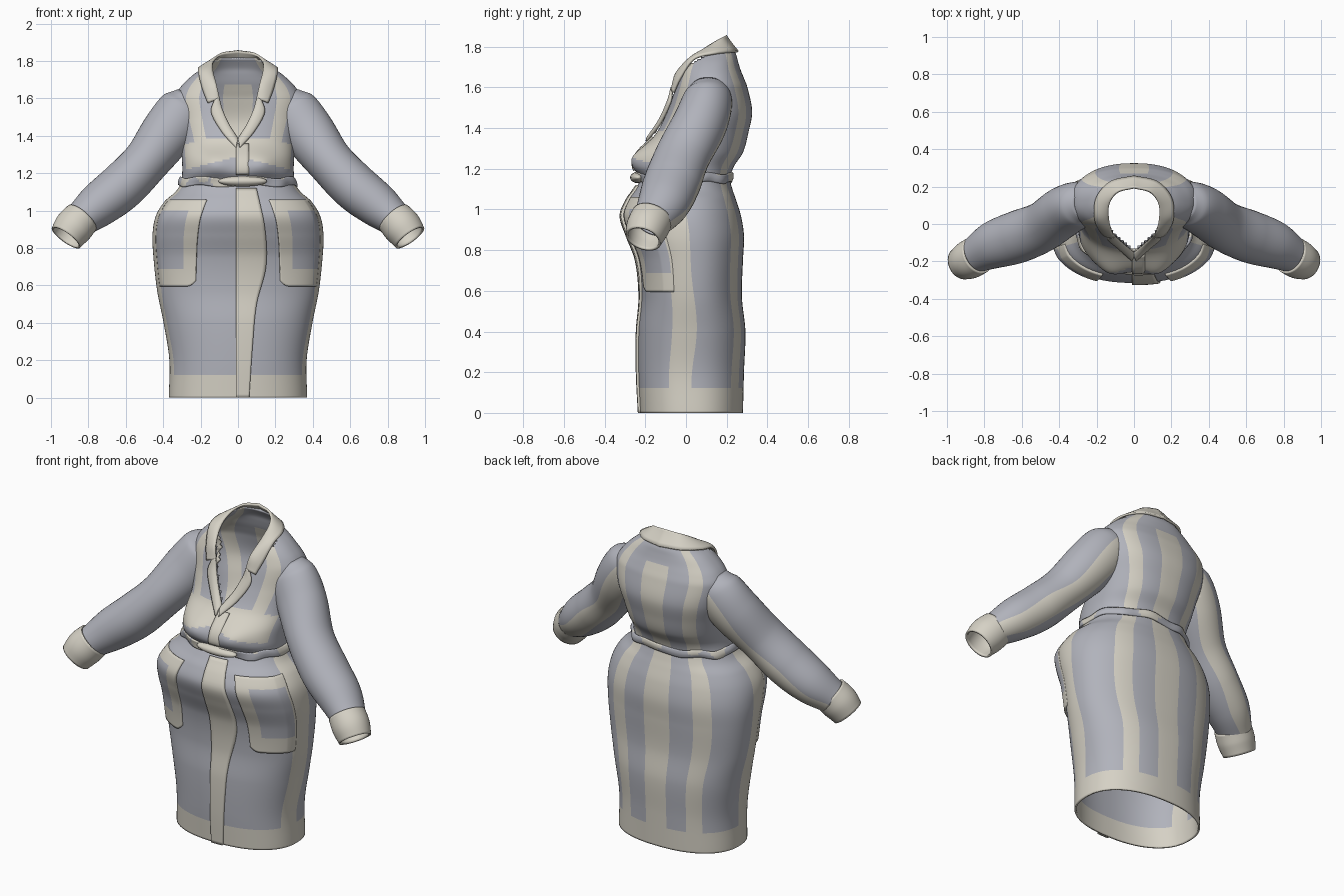
import bpy
from math import sin, cos, radians, exp, copysign
from mathutils import Vector

cube = bpy.data.objects.get("Cube")
if cube:
    bpy.data.objects.remove(cube)


def material(name, rgb):
    m = bpy.data.materials.new(name)
    m.use_nodes = True
    m.diffuse_color = (*rgb, 1)
    m.node_tree.nodes["Principled BSDF"].inputs["Base Color"].default_value = (*rgb, 1)
    return m


MATS = [material("grey_cloth", (0.44, 0.45, 0.50)), material("cream_trim", (0.67, 0.64, 0.56))]
GREY, CREAM = 0, 1


def spline(table, t):
    """Smooth interpolation of rows (t, values...)."""
    t = min(max(t, table[0][0]), table[-1][0])
    i = 0
    while i < len(table) - 2 and t > table[i + 1][0]:
        i += 1

    def slope(k, c):
        a, b = table[max(k - 1, 0)], table[min(k + 1, len(table) - 1)]
        return (b[c] - a[c]) / (b[0] - a[0])
    p, q = table[i], table[i + 1]
    h = q[0] - p[0]
    s = (t - p[0]) / h
    return [(2*s**3 - 3*s**2 + 1) * p[c] + (s**3 - 2*s**2 + s) * h * slope(i, c)
            + (3*s**2 - 2*s**3) * q[c] + (s**3 - s**2) * h * slope(i + 1, c)
            for c in range(1, len(p))]


def sheet(name, nu, nv, point, rule, closed=False, keep=None, thick=0.01, mirror=False, offset=-1):
    """Grid surface from point(u, v), coloured per face by rule(u, v, centre)."""
    cols = nu if closed else nu + 1
    verts = [point(i / nu, j / nv) for j in range(nv + 1) for i in range(cols)]
    faces, ids = [], []
    for j in range(nv):
        for i in range(nu):
            k = (i + 1) % cols
            f = (j*cols + i, j*cols + k, (j + 1)*cols + k, (j + 1)*cols + i)
            c = sum((Vector(verts[n]) for n in f), Vector()) / 4
            if keep and not keep(c):
                continue
            faces.append(f)
            ids.append(rule((i + 0.5) / nu, (j + 0.5) / nv, c))
    me = bpy.data.meshes.new(name)
    me.from_pydata(verts, [], faces)
    for m in MATS:
        me.materials.append(m)
    me.polygons.foreach_set("material_index", ids)
    me.update()
    ob = bpy.data.objects.new(name, me)
    bpy.context.collection.objects.link(ob)
    for p in me.polygons:
        p.use_smooth = True
    if mirror:
        ob.modifiers.new("Mirror", "MIRROR")
    mod = ob.modifiers.new("Thickness", "SOLIDIFY")
    mod.thickness, mod.offset = thick, offset
    return ob


# Body outline: height, half width, front y, back y
BODY = [(0, .37, -.225, .28), (.2, .367, -.235, .285), (.4, .398, -.235, .292), (.57, .432, -.222, .275),
        (.75, .452, -.24, .28), (.87, .457, -.285, .285), (.97, .44, -.315, .27), (1.05, .392, -.285, .245),
        (1.1, .335, -.25, .228), (1.15, .305, -.225, .217), (1.21, .298, -.255, .235), (1.28, .30, -.235, .28),
        (1.37, .305, -.15, .305), (1.48, .325, -.095, .325), (1.6, .338, -.057, .302), (1.65, .315, -.042, .283),
        (1.69, .28, -.03, .267), (1.73, .235, -.01, .255), (1.765, .185, .0, .245), (1.82, .135, .06, .21)]


def power(v):
    return copysign(abs(v) ** 0.87, v)


def surface(deg, z, d=0.0):
    """Point on the coat; deg runs from the front round by the left side."""
    a, f, b = spline(BODY, z)
    t = radians(deg)
    x = (a + d) * power(sin(t))
    y = (f + b) / 2 - ((b - f) / 2 + d) * power(cos(t))
    if cos(t) > 0:
        y -= .03 * exp(-((abs(x) - .13) / .08) ** 2 - ((z - 1.25) / .06) ** 2)
    return (x, y, z)


def front_point(x, z, d=0.008):
    a, f, b = spline(BODY, z)
    k = min(abs(x) / a, 1) ** 2.3
    return (x, (f + b) / 2 - (b - f) / 2 * (1 - k) ** (1 / 2.3) - d, z)


def body_point(u, v):
    """Columns sway on the skirt and spread over the shoulders, carrying the stripes."""
    deg, z = u * 360, v * 1.82
    p = radians(deg)
    sway = 25 * (z - 1.15) * sin(2 * p) if z > 1.15 else -1.8 * sin(z * 11) * sin(p)
    return surface(deg + sway, z)


# Colour panels
def body_rule(u, v, c):
    side = min(u, 1 - u) * 360
    ax, z = abs(c.x), c.z
    if z < 1.15:
        return int(z < .125 or 70 < side < 92 or 138 < side < 154 or side > 172)
    if side < 85:
        low = 1.29 - .25 * ax
        if low < z < 1.385 - .35 * max(0, ax - .19) and side < 66:
            return CREAM
        return int(z >= 1.35 and 26 < side < 42)
    return int((side > 172 and z < 1.68) or 138 < side < 154)


def neckline(c):
    if c.z > 1.70 + .6 * c.y:
        return False
    w = spline([(1.38, 0.008), (1.54, .093), (1.74, .15)], c.z)[0]
    return not (c.y < .06 and c.z > 1.385 and abs(c.x) < w)


sheet("coat_body", 180, 180, body_point, body_rule, closed=True, keep=neckline)


def cream(u, v, c):
    return CREAM


# Front placket with its wavy overlapping edge
EDGE = [(0, .06), (.3, .08), (.5, .10), (.7, .15), (.9, .145), (1.12, .10)]


def placket(u, v):
    z = v * 1.12
    left, right = -.012, spline(EDGE, z)[0]
    return front_point(left + (right - left) * u, z, .012)


sheet("front_placket", 8, 60, placket, cream, thick=.018)
sheet("chest_placket", 4, 12, lambda u, v: front_point(-.01 + .07 * u, 1.19 + .17 * v, .012), cream)


# Patch pockets, tucked into the side stripe
def pocket(u, v):
    z = .595 + .465 * v + .03 * max(0, 1 - u * 6) ** 2 * (1 - v)
    start = 27 - 5 * v
    return surface(start + (73 - start) * u, z, .012 * min(1, 4 * (1 - u)))


sheet("pocket", 40, 40, pocket, lambda u, v, c: int(not (.22 < u < .95 and .19 < v < .87)),
      mirror=True, thick=.02)


# Belt with ragged patches and a soft knot
def belt(u, v):
    t = u * 360
    z = 1.132 + .045 * v + .006 * sin(radians(t * 7))
    return surface(t, z, .006 + .008 * sin(v * 3.14) + .004 * sin(radians(t * 11)))


def belt_rule(u, v, c):
    t = radians(u * 360)
    return int((c.y < 0 and abs(c.x) < .14) or sin(9 * t) + sin(5 * t) + v > .9)


sheet("belt", 120, 6, belt, belt_rule, closed=True, thick=.012)
bpy.ops.mesh.primitive_uv_sphere_add(segments=24, ring_count=12, location=(.025, -.235, 1.157))
knot = bpy.context.object
knot.name = "belt_knot"
knot.scale = (.13, .04, .028)
knot.data.materials.append(MATS[CREAM])
bpy.ops.object.shade_smooth()


# Collar and lapels as ribbons between an inner and an outer edge
def ribbon(name, inner, outer):
    def table(pts):
        return [(i / (len(pts) - 1), *p) for i, p in enumerate(pts)]
    a, b = table(inner), table(outer)

    def point(u, v):
        p, q = Vector(spline(a, v)), Vector(spline(b, v))
        return p.lerp(q, u) + Vector((0, -.5, .4)) * (.06 * u * (1 - u))
    return sheet(name, 6, 36, point, cream, mirror=True, thick=.012, offset=0)


ribbon("lapel",
       [front_point(*p) for p in [(0, 1.38), (.05, 1.46), (.085, 1.54), (.103, 1.60)]],
       [front_point(*p, .012) for p in [(.01, 1.335), (.085, 1.42), (.14, 1.52), (.125, 1.585)]])
ribbon("collar",
       [front_point(.098, 1.59), (.115, -.045, 1.67), (.135, .03, 1.745), (.13, .11, 1.80),
        (.085, .172, 1.84), (0, .195, 1.855)],
       [front_point(.16, 1.575, .012), (.188, -.025, 1.65), (.21, .04, 1.74), (.2, .14, 1.766),
        (.125, .225, 1.775), (0, .255, 1.775)])


# Sleeves: position along, centre x, y, z, radius across, radius in depth
SLEEVE = [(0, .245, .112, 1.6, .09, .09), (.07, .285, .108, 1.54, .137, .12), (.2, .37, .07, 1.425, .143, .133),
          (.38, .49, -.015, 1.265, .125, .135), (.58, .62, -.068, 1.13, .128, .14),
          (.78, .745, -.11, 1.03, .118, .128), (1, .85, -.165, .945, .09, .098)]
CUFF = [(0, .835, -.165, .96, .1, .105), (.5, .88, -.19, .91, .104, .104), (1, .92, -.21, .855, .092, .09)]


def tube(table):
    def point(u, v):
        x, y, z, r, d = spline(table, v)
        e = .02
        t = Vector(spline(table, v + e)[:3]) - Vector(spline(table, v - e)[:3])
        t.normalize()
        n = Vector((-t.z, 0, t.x)).normalized()
        b = n.cross(t).normalized()
        if b.y > 0:
            b = -b
        ang = u * 6.28319 + .08 * sin(v * 14)
        return Vector((x, y, z)) + n * (r * cos(ang)) + b * (d * sin(ang))
    return point


def outside_body(c):
    a, f, b = spline(BODY, c.z)
    depth = abs(c.y - (f + b) / 2) / ((b - f) / 2 - .02)
    return (abs(c.x) / (a - .02)) ** 2.3 + depth ** 2.3 > 1


sheet("sleeve", 40, 70, tube(SLEEVE), lambda u, v, c: int(.625 < u < .775),
      closed=True, keep=outside_body, mirror=True)
sheet("cuff", 40, 12, tube(CUFF), cream, closed=True, mirror=True, thick=.012)
